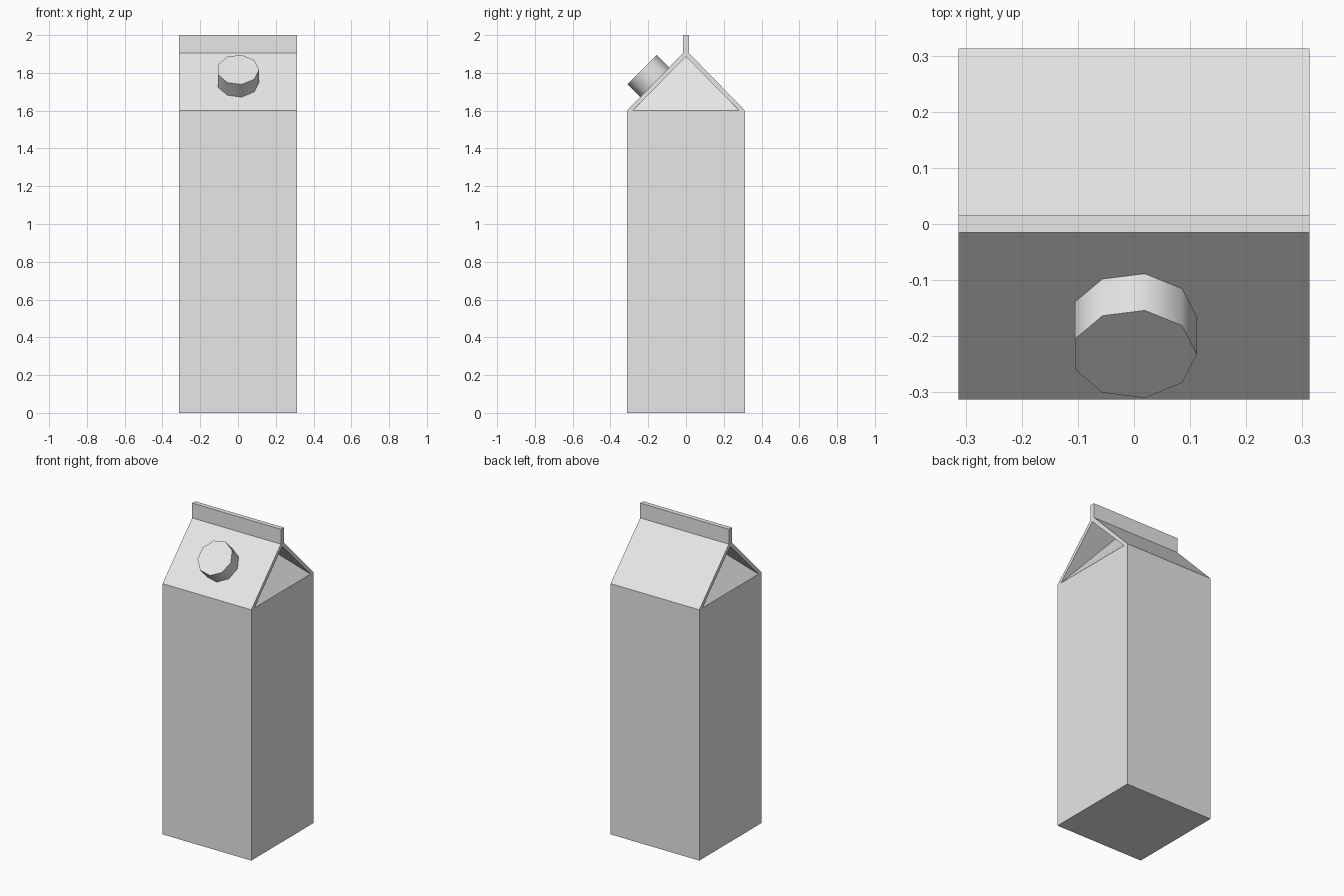
import bpy, bmesh, math
from mathutils import Matrix, Vector

cube = bpy.data.objects.get("Cube")
if cube:
    bpy.data.objects.remove(cube, do_unlink=True)

HALF = 0.313        # half width of the carton
SHOULDER = 1.6      # top of the straight walls
FIN = 0.015         # half thickness of the sealed ridge
FOLD = 1.905        # where the roof meets the ridge
SHEET = 0.03        # width of the roof sheet at its foot
TUCK = 0.22         # how far the side gussets fold inward

grey = bpy.data.materials.new("light grey card")
grey.use_nodes = True
colour = (0.8, 0.8, 0.8, 1)
grey.diffuse_color = colour
grey.node_tree.nodes["Principled BSDF"].inputs["Base Color"].default_value = colour


def finish(name, bm):
    bmesh.ops.recalc_face_normals(bm, faces=bm.faces)
    mesh = bpy.data.meshes.new(name)
    bm.to_mesh(mesh)
    bm.free()
    obj = bpy.data.objects.new(name, mesh)
    mesh.materials.append(grey)
    bpy.context.collection.objects.link(obj)
    return obj


# Straight walled body
bm = bmesh.new()
bmesh.ops.create_cube(bm, size=1)
bmesh.ops.scale(bm, vec=(2 * HALF, 2 * HALF, SHOULDER), verts=bm.verts)
bmesh.ops.translate(bm, vec=(0, 0, SHOULDER / 2), verts=bm.verts)
finish("carton_body", bm)

# Folded roof sheet with the upright sealed ridge, as one extruded profile
inner = HALF - SHEET
peak = FOLD - 0.02
half_profile = [(HALF, SHOULDER), (FIN, FOLD), (FIN, 2)]
profile = ([(-y, z) for y, z in half_profile] + half_profile[::-1]
           + [(inner, SHOULDER), (0, peak), (-inner, SHOULDER)])
bm = bmesh.new()
end = bm.faces.new([bm.verts.new((-HALF, y, z)) for y, z in profile])
ext = bmesh.ops.extrude_face_region(bm, geom=[end])
moved = [g for g in ext["geom"] if isinstance(g, bmesh.types.BMVert)]
bmesh.ops.translate(bm, vec=(2 * HALF, 0, 0), verts=moved)
finish("roof_and_ridge", bm)

# Side gussets folded in under the roof
bm = bmesh.new()
for side in (-1, 1):
    for y in (-inner, inner):
        bm.verts.new((side * HALF, y, SHOULDER))
    bm.verts.new((side * (HALF - TUCK), 0, peak))
bmesh.ops.convex_hull(bm, input=bm.verts)
finish("side_gussets", bm)

# Nine sided screw cap standing square to the front slope
bm = bmesh.new()
bmesh.ops.create_cone(bm, cap_ends=True, segments=9, radius1=0.112,
                      radius2=0.112, depth=0.11)
axis = Vector((0, -1, 1)).normalized()
top = Vector((0, -0.232, 1.817))
# Turn the ring so one corner points to the side
ring = max(bm.verts, key=lambda v: v.co.x).co
spin = Matrix.Rotation(-math.atan2(ring.y, ring.x), 4, 'Z')
tilt = Matrix.Rotation(math.radians(45), 4, 'X')
bm.transform(Matrix.Translation(top - axis * 0.055) @ tilt @ spin)
cap = finish("screw_cap", bm)
bpy.ops.object.select_all(action='DESELECT')
cap.select_set(True)
bpy.context.view_layer.objects.active = cap
bpy.ops.object.shade_smooth_by_angle(angle=math.radians(45))
